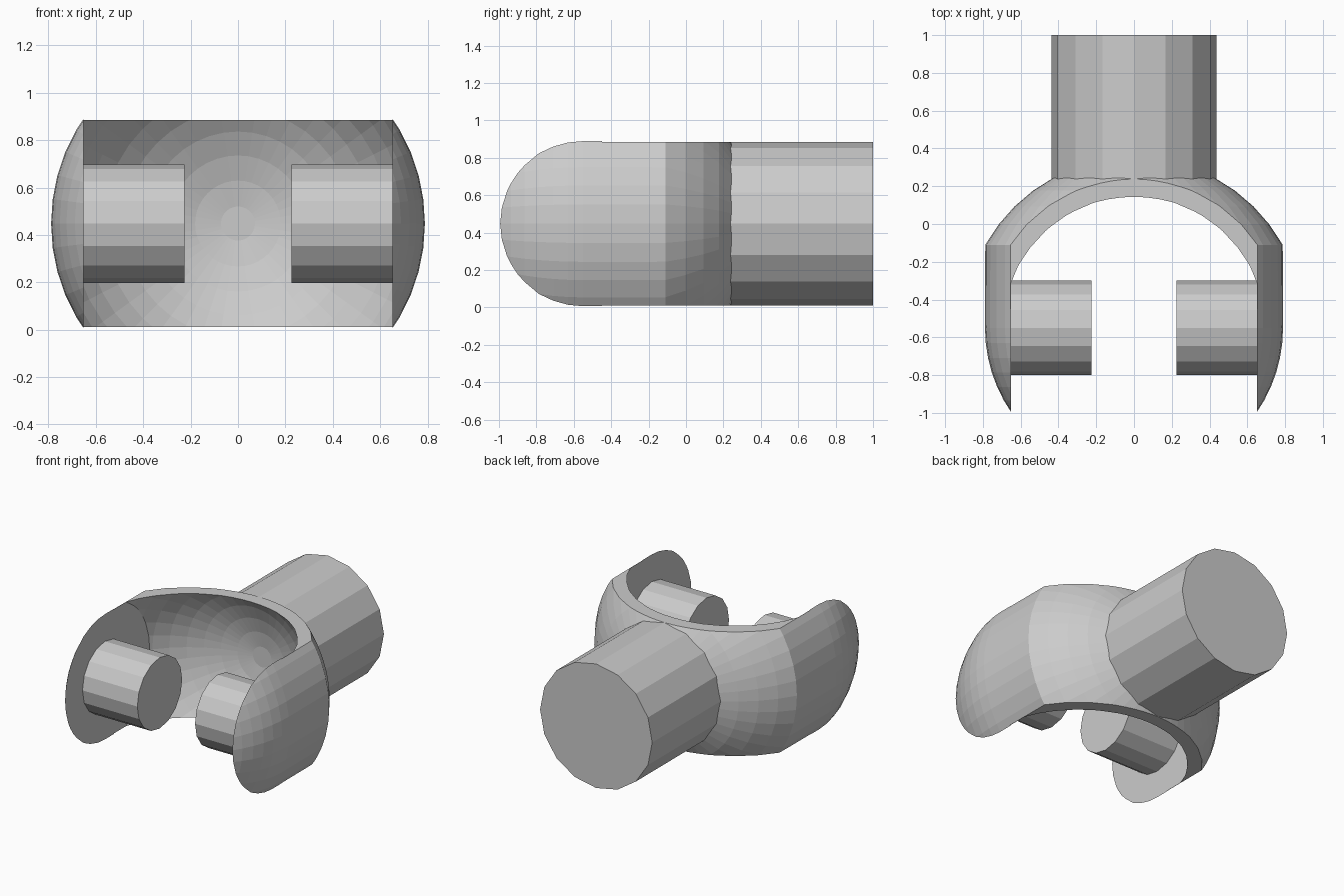
import bpy, bmesh
from math import sin, cos, pi, radians, asin
from mathutils import Vector, Matrix

if "Cube" in bpy.data.objects:
    bpy.data.objects.remove(bpy.data.objects["Cube"])

ZC = 0.448      # height of the centre axis
YC = -0.55      # centre of pins and spherical surfaces
R_ARM, R_OUT, R_IN = 0.789, 0.902, 0.822
HALF_W = 0.652  # half width of the slot


def finish(name, bm):
    bmesh.ops.recalc_face_normals(bm, faces=bm.faces[:])
    me = bpy.data.meshes.new(name)
    bm.to_mesh(me)
    bm.free()
    ob = bpy.data.objects.new(name, me)
    bpy.context.collection.objects.link(ob)
    return ob


def lathe(name, profile, sides):
    """Turn (radius, y) points around the y-direction centre axis, flat caps."""
    bm = bmesh.new()
    rings = [[bm.verts.new((r * cos(2 * pi * i / sides), y,
                            ZC + r * sin(2 * pi * i / sides)))
              for i in range(sides)] for r, y in profile]
    for a, b in zip(rings, rings[1:]):
        for i in range(sides):
            j = (i + 1) % sides
            bm.faces.new((a[i], a[j], b[j], b[i]))
    bm.faces.new(rings[0])
    bm.faces.new(rings[-1])
    return finish(name, bm)


def arc(radius, start, end, steps):
    """(radius, y) points on a circle about YC, angle 0 = widest point."""
    angles = [radians(start + (end - start) * i / steps) for i in range(steps + 1)]
    return [(radius * cos(a), YC + radius * sin(a)) for a in angles]


def box(name, lo, hi):
    bm = bmesh.new()
    bmesh.ops.create_cube(bm, size=1)
    lo, hi = Vector(lo), Vector(hi)
    for v in bm.verts:
        v.co = (lo + hi) / 2 + v.co * (hi - lo)
    return finish(name, bm)


def cut(ob, tool, op='DIFFERENCE'):
    m = ob.modifiers.new("cut", 'BOOLEAN')
    m.operation, m.object, m.solver = op, tool, 'EXACT'
    bpy.context.view_layer.objects.active = ob
    bpy.ops.object.modifier_apply(modifier=m.name)


# slot with a spherical bowl at its back
bowl = lathe("bowl_cutter", [(R_IN, -1.6)] + arc(R_IN, 0, 85, 11), 40)
slot = box("slot_limit", (-HALF_W, -1.7, -1), (HALF_W, 0.6, 2))
cut(bowl, slot, 'INTERSECT')

# yoke: domed arms in front, larger dome behind
start = 29.2
yoke = lathe("yoke", arc(R_ARM, -70, 0, 12) + arc(R_OUT, start, 70, 5), 48)
top = box("top_trim", (-1, -0.45, ZC + 0.437), (1, 0.6, 2))
bottom = box("bottom_trim", (-1, -0.45, -1), (1, 0.6, ZC - 0.437))
for tool in (bowl, top, bottom):
    cut(yoke, tool)

# shank, 16 sides, hollowed where it meets the bowl
shank = lathe("shank", [(0.437, 0.238), (0.437, 1.0)], 16)
cut(shank, bowl)

for tool in (bowl, slot, top, bottom):
    bpy.data.objects.remove(tool)

# pair of facing pins
for side, name in ((-1, "left_pin"), (1, "right_pin")):
    bm = bmesh.new()
    bmesh.ops.create_cone(bm, cap_ends=True, segments=16, radius1=0.25,
                          radius2=0.25, depth=0.485,
                          matrix=Matrix.Translation((side * 0.4675, YC, ZC))
                          @ Matrix.Rotation(pi / 2, 4, 'Y'))
    finish(name, bm)
